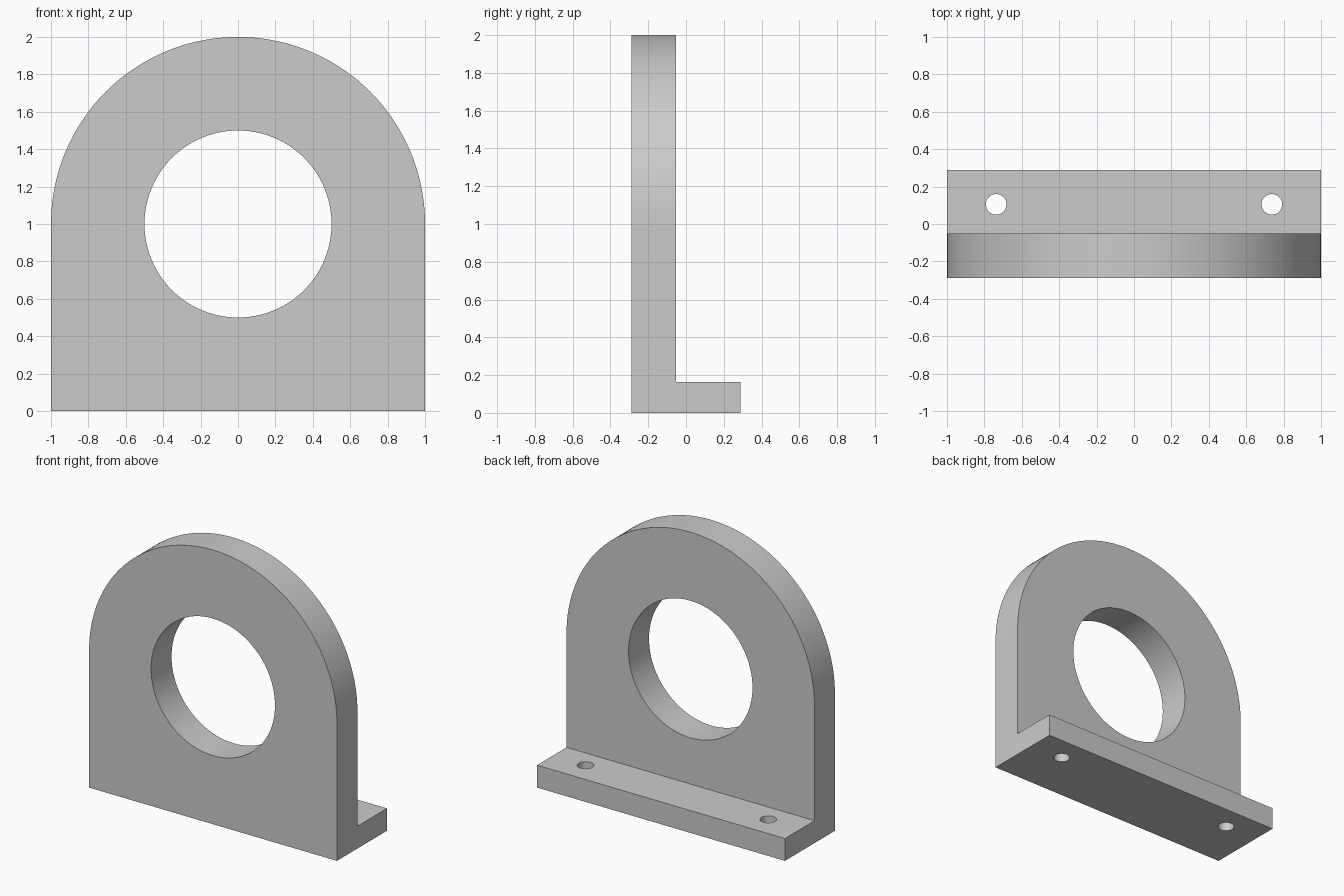
import bpy, bmesh
from math import sin, cos, pi, radians
from mathutils import Vector

cube = bpy.data.objects.get("Cube")
if cube:
    bpy.data.objects.remove(cube, do_unlink=True)

RADIUS = 1.0
FRONT, PLATE_BACK, BACK = -0.288, -0.052, 0.288
FLANGE_TOP = 0.163
BORE_RADIUS = 0.5
BOLT_X, BOLT_Y, BOLT_RADIUS = 0.737, 0.105, 0.055

grey = bpy.data.materials.new("plain grey")
grey.use_nodes = True
grey.diffuse_color = (0.6, 0.6, 0.6, 1)
grey.node_tree.nodes["Principled BSDF"].inputs["Base Color"].default_value = grey.diffuse_color


def prism(name, points, direction):
    """Closed solid made by extruding a planar outline."""
    bm = bmesh.new()
    face = bm.faces.new([bm.verts.new(p) for p in points])
    made = bmesh.ops.extrude_face_region(bm, geom=[face])["geom"]
    top = [v for v in made if isinstance(v, bmesh.types.BMVert)]
    bmesh.ops.translate(bm, verts=top, vec=Vector(direction))
    bmesh.ops.recalc_face_normals(bm, faces=bm.faces)
    mesh = bpy.data.meshes.new(name)
    bm.to_mesh(mesh)
    bm.free()
    mesh.materials.append(grey)
    obj = bpy.data.objects.new(name, mesh)
    bpy.context.collection.objects.link(obj)
    return obj


def arc(radius, steps, sweep):
    return [(radius * cos(sweep * i / steps), radius * sin(sweep * i / steps))
            for i in range(steps + 1)]


def combine(target, cutter, operation):
    """Apply a boolean and remove the helper."""
    cutter.hide_render = True
    mod = target.modifiers.new(operation.lower(), 'BOOLEAN')
    mod.operation, mod.solver, mod.object = operation, 'EXACT', cutter
    bpy.context.view_layer.objects.active = target
    bpy.ops.object.modifier_apply(modifier=mod.name)
    bpy.data.objects.remove(cutter, do_unlink=True)


# L-shaped section, run wide along x
section = [(FRONT, 0), (BACK, 0), (BACK, FLANGE_TOP), (PLATE_BACK, FLANGE_TOP),
           (PLATE_BACK, 2.2), (FRONT, 2.2)]
bracket = prism("bracket", [(-1.2, y, z) for y, z in section], (2.4, 0, 0))

# Round-topped outline trims the section
outline = [(x, z + RADIUS) for x, z in arc(RADIUS, 72, pi)] + [(-RADIUS, -0.2), (RADIUS, -0.2)]
combine(bracket, prism("arch_trim", [(x, -0.5, z) for x, z in outline], (0, 1, 0)), 'INTERSECT')

# Large bore through the plate
bore = arc(BORE_RADIUS, 96, 2 * pi)[:-1]
combine(bracket, prism("bore_cutter", [(x, -0.5, z + RADIUS) for x, z in bore], (0, 1, 0)),
        'DIFFERENCE')

# Bolt holes through the flange
for side in (-1, 1):
    hole = [(side * BOLT_X + x, BOLT_Y + y, -0.1) for x, y in arc(BOLT_RADIUS, 48, 2 * pi)[:-1]]
    combine(bracket, prism("bolt_cutter", hole, (0, 0, 0.4)), 'DIFFERENCE')

# Smooth curved walls, crisp edges, flat straight sides
bpy.ops.object.select_all(action='DESELECT')
bracket.select_set(True)
bpy.context.view_layer.objects.active = bracket
bpy.ops.object.shade_smooth_by_angle(angle=radians(30))
for face in bracket.data.polygons:
    if max(abs(c) for c in face.normal) > 0.9999 and face.area > 0.05:
        face.use_smooth = False
